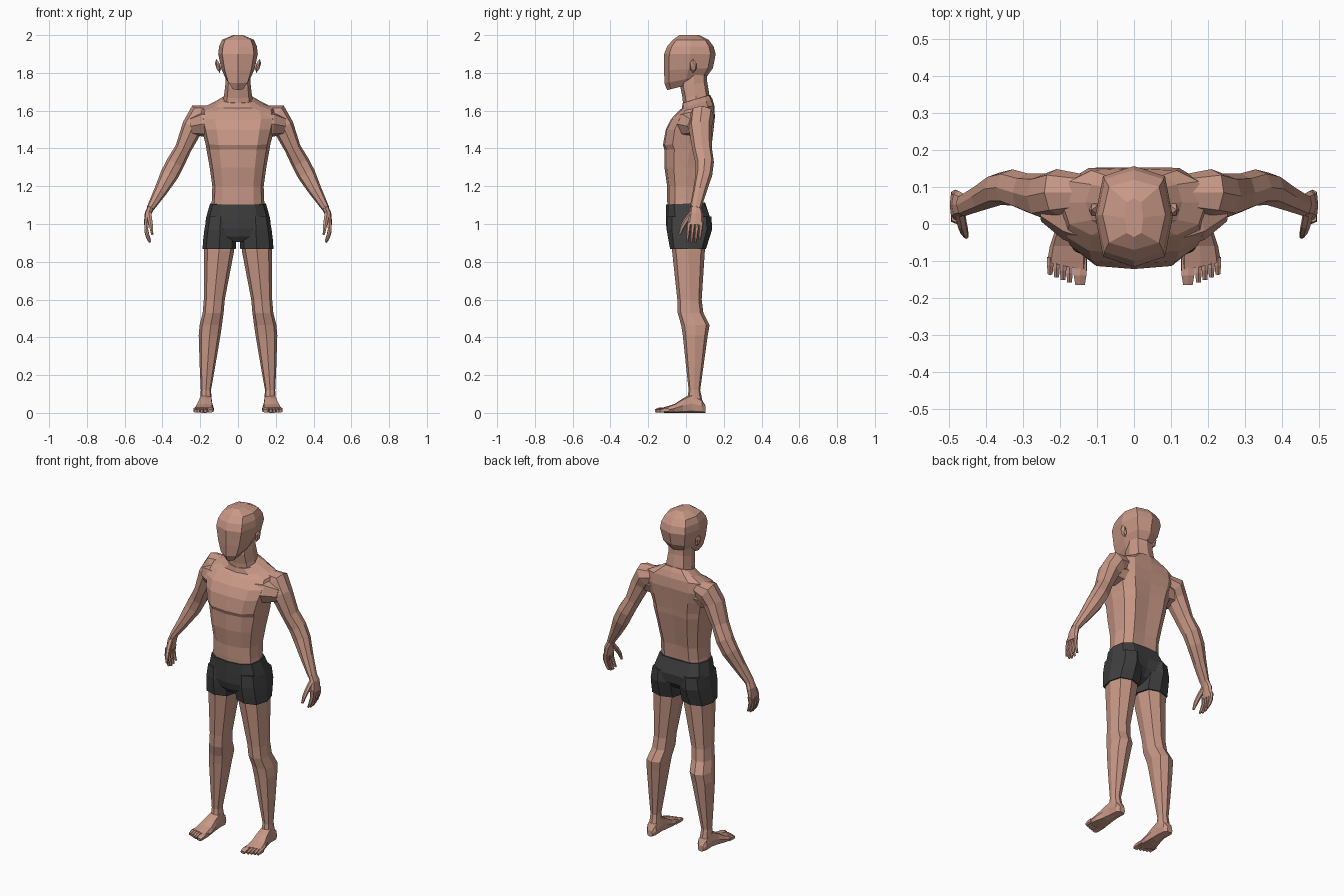
import bpy, bmesh, math
from mathutils import Vector, Matrix


def material(name, rgb):
    m = bpy.data.materials.new(name)
    m.diffuse_color = (*rgb, 1)
    return m


SKIN = material("skin", (0.58, 0.315, 0.24))
CLOTH = material("dark_cloth", (0.05, 0.05, 0.05))


def finish(bm, name, mat, mirror):
    bmesh.ops.recalc_face_normals(bm, faces=bm.faces)
    me = bpy.data.meshes.new(name)
    bm.to_mesh(me)
    bm.free()
    me.materials.append(mat)
    ob = bpy.data.objects.new(name, me)
    bpy.context.collection.objects.link(ob)
    if mirror:
        ob.modifiers.new("mirror", "MIRROR").use_mirror_merge = False
    return ob


def loft(name, rings, mat=SKIN, mirror=False):
    """Skin a list of point rings and cap both ends."""
    bm = bmesh.new()
    rows = [[bm.verts.new(p) for p in r] for r in rings]
    n = len(rows[0])
    for a, b in zip(rows, rows[1:]):
        for i in range(n):
            j = (i + 1) % n
            bm.faces.new((a[i], a[j], b[j], b[i]))
    bm.faces.new(rows[0])
    bm.faces.new(rows[-1])
    return finish(bm, name, mat, mirror)


def section(n, p):
    """Unit cross-section, boxier as p falls below 1; a corner lies at u = 0."""
    out = []
    for i in range(n):
        a = 2 * math.pi * i / n
        c, s = math.sin(a), math.cos(a)
        out.append((math.copysign(abs(c) ** p, c) if abs(c) > 1e-6 else 0,
                    math.copysign(abs(s) ** p, s) if abs(s) > 1e-6 else 0))
    return out


def level(z, x0, x1, yf, yb, tilt=0, groove_b=0, groove_f=0, n=12, p=0.75):
    """Near-horizontal ring with optional tilt and centre-line grooves."""
    pts = []
    for u, v in section(n, p):
        y = (yf + yb) / 2 + v * (yb - yf) / 2
        dz = tilt * (y - (yf + yb) / 2)
        if u == 0:
            y += groove_f if v < 0 else -groove_b
        pts.append(Vector(((x0 + x1) / 2 + u * (x1 - x0) / 2, y, z + dz)))
    return pts


def tube(name, path, n=8, p=0.85, mirror=True):
    """Loft along a path of (centre, side radius, depth radius)."""
    c = [Vector(q[0]) for q in path]
    rings = []
    for i, (_, ru, rv) in enumerate(path):
        t = (c[min(i + 1, len(c) - 1)] - c[max(i - 1, 0)]).normalized()
        v = Vector((0, 1, 0))
        v = (v - t * v.dot(t)).normalized()
        u = t.cross(v)
        rings.append([c[i] + u * a * ru + v * b * rv for a, b in section(n, p)])
    return loft(name, rings, SKIN, mirror)


# Torso with chest, spine groove and sloping shoulders
torso = [(1.07, .145, -.097, .095, 0, .01, 0), (1.13, .138, -.1, .1, 0, .012, 0),
         (1.2, .136, -.1, .108, 0, .016, 0), (1.3, .15, -.114, .13, 0, .02, 0),
         (1.395, .167, -.115, .148, 0, .02, 0), (1.425, .172, -.128, .152, .05, .02, .006),
         (1.5, .192, -.115, .16, 0, .018, .008), (1.56, .205, -.085, .165, .05, .012, .004),
         (1.612, .195, -.04, .155, .15, .005, 0), (1.637, .13, -.022, .14, .3, 0, 0),
         (1.662, .085, -.018, .128, .3, 0, 0)]
loft("torso", [level(z, -w, w, f, b, t, gb, gf) for z, w, f, b, t, gb, gf in torso])

# Neck
loft("neck", [level(z, -w, w, f, b, .2, n=8) for z, w, f, b in
              [(1.62, .085, -.015, .13), (1.68, .074, -.018, .122),
               (1.74, .067, -.03, .112), (1.8, .065, -.02, .11)]])

# Head: faceted skull with a narrow jaw
head = [(1.732, .034, -.1, .09, .24), (1.768, .064, -.114, .118, .2),
        (1.82, .088, -.116, .143, .05), (1.9, .105, -.116, .157, 0),
        (1.94, .1, -.1, .146, 0), (1.975, .085, -.07, .12, 0), (2.0, .025, -.035, .07, 0)]
loft("head", [level(z, -w, w, f, b, t, n=8, p=.65) for z, w, f, b, t in head])

# Ears
bm = bmesh.new()
bmesh.ops.create_icosphere(bm, subdivisions=1, radius=1, matrix=Matrix.Translation((.106, .038, 1.837))
                           @ Matrix.Rotation(.25, 4, 'Y') @ Matrix.Diagonal((.014, .02, .038, 1)))
finish(bm, "ear", SKIN, True)

# Shorts: hips and two short leg sleeves
hips = [(1.108, .148, -.106, .106, .05, .005), (1.03, .17, -.106, .142, 0, .02),
        (.975, .174, -.104, .138, 0, .025), (.935, .1, -.095, .1, 0, .02),
        (.905, .025, -.075, .03, 0, 0)]
loft("shorts_hips", [level(z, -w, w, f, b, t, g) for z, w, f, b, t, g in hips], CLOTH)
loft("shorts_leg", [level(*r, n=8) for r in
                    [(1.04, .02, .165, -.1, .135), (.97, .012, .178, -.102, .138),
                     (.92, .01, .184, -.094, .122), (.868, .012, .188, -.084, .106)]], CLOTH, True)

# Legs: thigh, knee, calf and ankle
legs = [(.93, .02, .175, -.075, .1), (.86, .02, .181, -.074, .1),
        (.6, .07, .181, -.046, .083), (.53, .076, .187, -.044, .092),
        (.465, .085, .203, -.026, .125), (.41, .093, .208, -.017, .115),
        (.25, .12, .203, 0, .093), (.12, .143, .197, .014, .075), (.06, .138, .2, .004, .088)]
loft("leg", [level(*r, n=8, p=.8) for r in legs], SKIN, True)

# Feet: sections from heel to ball, flat soled
foot = []
for y, x, w, h in [(.104, .17, .018, .035), (.085, .17, .032, .07), (.03, .17, .034, .1),
                   (-.015, .173, .04, .078), (-.06, .178, .05, .048), (-.115, .181, .054, .03)]:
    foot.append([Vector((x + u * w, y + (.012 * u if y < -.1 else 0),
                         max(0, h * (.5 + .5 * v)))) for u, v in section(8, .6)])
loft("foot", foot, SKIN, True)

# Toes, big toe on the inside
for i in range(5):
    x, w = (.146, .019) if i == 0 else (.157 + .0175 * i, .0095)
    tip = -.164 + .007 * i
    tube("toe", [((x, -.09, .016), w, .014), ((x, tip + .025, .015), w, .014),
                 ((x, tip, .01), w * .75, .009)], n=6, p=.7)

# Arms from deltoid to wrist
tube("arm", [((.14, .085, 1.585), .042, .05), ((.205, .085, 1.572), .066, .064),
             ((.24, .075, 1.515), .057, .062), ((.29, .085, 1.4), .043, .052),
             ((.33, .099, 1.325), .048, .049), ((.363, .095, 1.262), .048, .044),
             ((.41, .073, 1.175), .035, .036), ((.464, .05, 1.083), .02, .03)])

# Chest-to-arm muscle filling the front and back of the armpit
tube("shoulder_muscle", [((.1, .03, 1.53), .07, .1), ((.17, .045, 1.53), .07, .09),
                         ((.235, .065, 1.52), .052, .06)])

# Hands: palm, four curled fingers and a thumb
tube("palm", [((.459, .052, 1.093), .018, .028), ((.476, .054, 1.055), .018, .036),
              ((.486, .05, .995), .013, .042)])
for i in range(4):
    y = .082 - .022 * i
    drop = (.012, 0, -.003, .004)[i]
    tube("finger", [((.484, y, 1.01), .012, .011), ((.486, y - .004, .962 + drop), .011, .01),
                    ((.477, y - .008, .928 + drop), .009, .009),
                    ((.466, y - .01, .905 + drop), .006, .006)], n=6)
tube("thumb", [((.472, .035, 1.06), .014, .015), ((.465, -.002, 1.015), .013, .014),
               ((.459, -.022, .98), .011, .011), ((.454, -.034, .945), .006, .007)], n=6)
